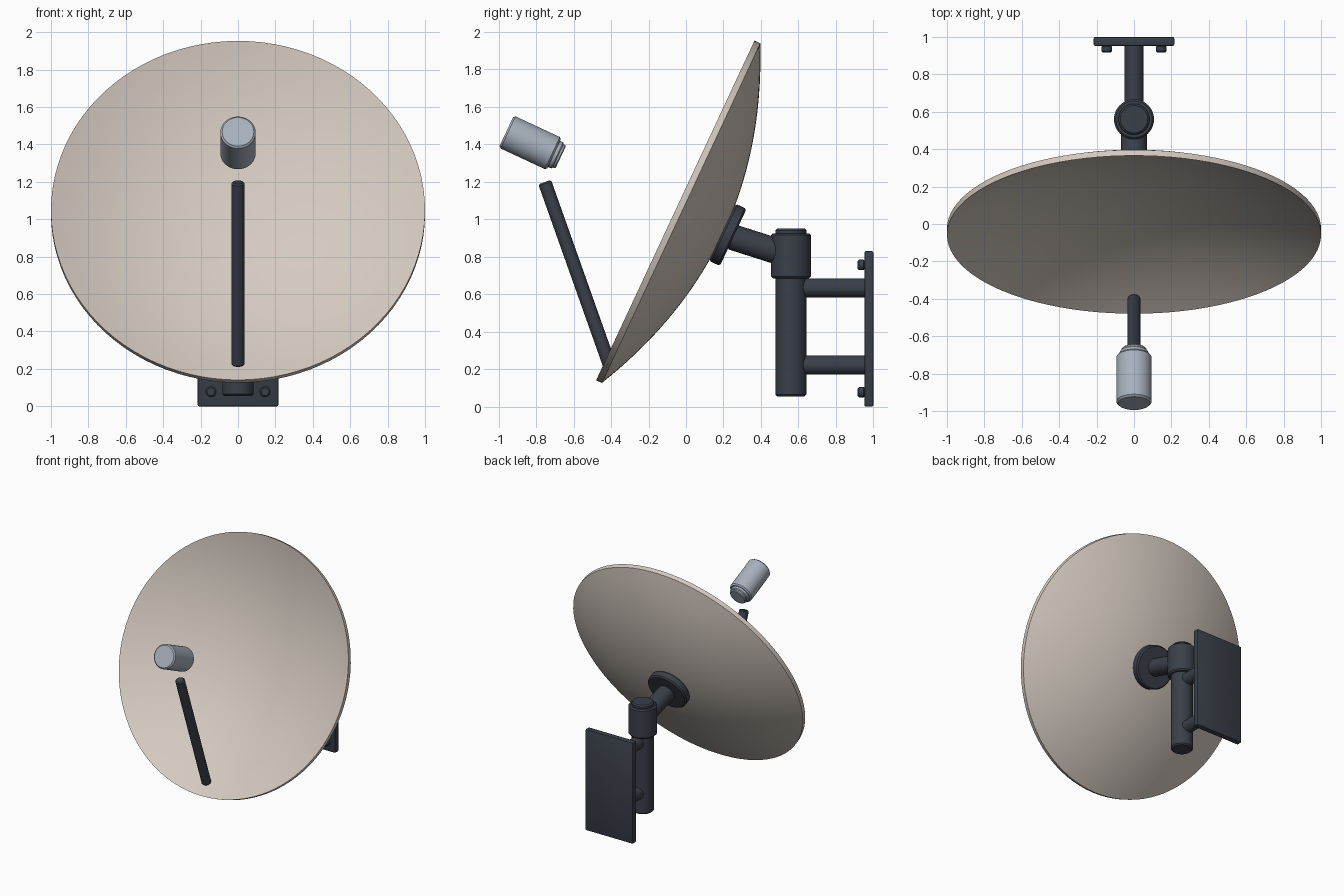
import bpy, bmesh
from math import cos, sin, pi, radians
from mathutils import Vector

if "Cube" in bpy.data.objects:
    bpy.data.objects.remove(bpy.data.objects["Cube"])


def material(name, rgb):
    m = bpy.data.materials.new(name)
    m.use_nodes = True
    m.diffuse_color = (*rgb, 1)
    m.node_tree.nodes["Principled BSDF"].inputs["Base Color"].default_value = (*rgb, 1)
    return m


WARM = material("warm_white", (0.66, 0.59, 0.53))
GREY = material("light_grey", (0.39, 0.44, 0.51))
DARK = material("dark_slate", (0.042, 0.05, 0.066))


def finish(name, bm, mat):
    bmesh.ops.recalc_face_normals(bm, faces=bm.faces)
    mesh = bpy.data.meshes.new(name)
    bm.to_mesh(mesh)
    bm.free()
    mesh.materials.append(mat)
    ob = bpy.data.objects.new(name, mesh)
    bpy.context.collection.objects.link(ob)
    bpy.ops.object.select_all(action="DESELECT")
    ob.select_set(True)
    bpy.context.view_layer.objects.active = ob
    bpy.ops.object.shade_smooth_by_angle(angle=radians(32))
    return ob


def lathe(name, profile, origin, axis, mat, sides=48):
    """Turn (radius, height) points about an axis; zero radius makes a pole."""
    bm = bmesh.new()
    rings = []
    for r, h in profile:
        if r == 0:
            rings.append([bm.verts.new((0, 0, h))] * sides)
        else:
            rings.append([bm.verts.new((r * cos(2 * pi * i / sides), r * sin(2 * pi * i / sides), h))
                          for i in range(sides)])
    for a, b in zip(rings, rings[1:]):
        for i in range(sides):
            j = (i + 1) % sides
            bm.faces.new(dict.fromkeys((a[i], a[j], b[j], b[i])))
    ob = finish(name, bm, mat)
    ob.rotation_mode = "QUATERNION"
    ob.rotation_quaternion = Vector(axis).to_track_quat("Z", "Y")
    ob.location = origin
    return ob


def rod(name, start, end, r, mat, bevel=0.01, sides=48):
    start, end = Vector(start), Vector(end)
    n = (end - start).length
    profile = [(0, 0), (r - bevel, 0), (r, bevel), (r, n - bevel), (r - bevel, n), (0, n)]
    return lathe(name, profile, start, end - start, mat, sides)


# Dish: a parabolic shell facing forward and upward
TILT = radians(25)
AXIS = Vector((0, -cos(TILT), sin(TILT)))
CENTRE = Vector((0, -0.057, 1.047))
DEPTH, THICK, STEPS = 0.25, 0.034, 20


def on_axis(d):
    return CENTRE + AXIS * d


inner = [(i / STEPS, DEPTH * ((i / STEPS) ** 2 - 1)) for i in range(STEPS + 1)]
outer = [(r, h - THICK) for r, h in reversed(inner)]
lathe("dish", inner + outer, CENTRE, AXIS, WARM, sides=96)

# Receiver and its support arm
rod("receiver_body", on_axis(0.714), on_axis(0.995), 0.0945, GREY)
rod("receiver_neck", on_axis(0.69), on_axis(0.72), 0.077, GREY, 0.006)
rod("receiver_collar", on_axis(0.674), on_axis(0.70), 0.068, GREY, 0.006)
rod("receiver_arm", (0, -0.407, 0.22), (0, -0.754, 1.198), 0.036, DARK, 0.008, 32)

# Back mount and pivot
rod("dish_back_plate", on_axis(-0.341), on_axis(-0.277), 0.168, DARK)
rod("dish_boom", (0, 0.24, 0.907), (0, 0.56, 0.805), 0.069, DARK)
rod("pole", (0, 0.56, 0.055), (0, 0.56, 0.95), 0.083, DARK)
rod("pivot_collar", (0, 0.56, 0.685), (0, 0.56, 0.925), 0.107, DARK)

# Wall bracket
for label, z in (("lower", 0.222), ("upper", 0.634)):
    rod(label + "_bracket_arm", (0, 0.56, z), (0, 0.96, z), 0.051, DARK, 0.008)

bm = bmesh.new()
bmesh.ops.create_cube(bm, size=1)
for v in bm.verts:
    v.co = Vector((v.co.x * 0.432, 0.976 + v.co.y * 0.048, 0.415 + v.co.z * 0.83))
bmesh.ops.bevel(bm, geom=bm.edges[:], offset=0.009, segments=2, profile=0.5, affect="EDGES")
finish("wall_plate", bm, DARK)

for side, x in (("left", 0.145), ("right", -0.145)):
    for label, z in (("lower", 0.077), ("upper", 0.756)):
        rod(f"{label}_{side}_bolt", (x, 0.916, z), (x, 0.956, z), 0.028, DARK, 0.008, 24)
